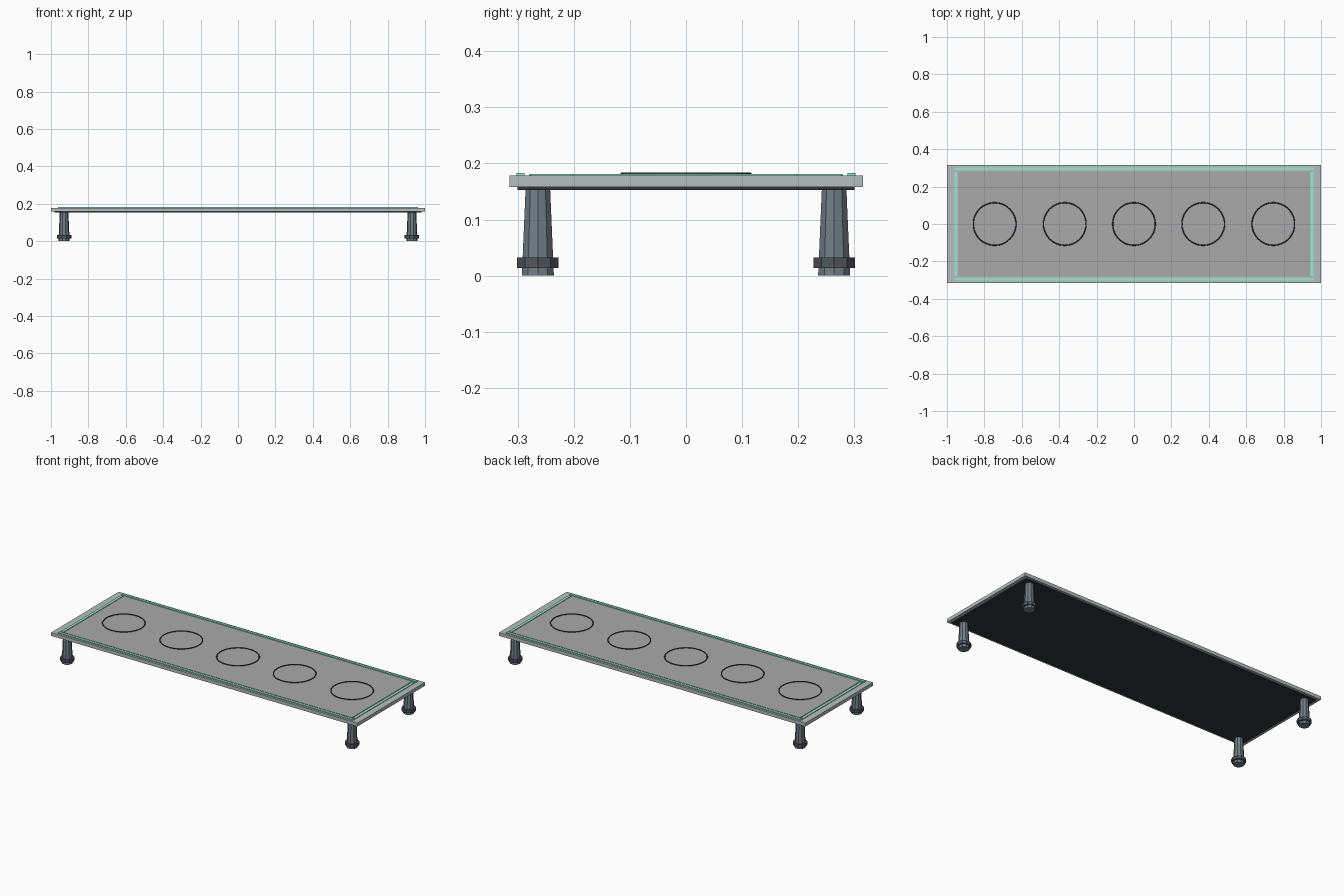
import bpy, math

if "Cube" in bpy.data.objects:
    bpy.data.objects.remove(bpy.data.objects["Cube"])


def material(name, rgb):
    m = bpy.data.materials.new(name)
    m.diffuse_color = (*rgb, 1)
    m.use_nodes = True
    m.node_tree.nodes["Principled BSDF"].inputs["Base Color"].default_value = m.diffuse_color
    return m


pale = material("pale_metal", (0.47, 0.51, 0.51))
grey = material("panel_grey", (0.40, 0.40, 0.40))
dark = material("dark_metal", (0.03, 0.035, 0.04))
steel = material("leg_steel", (0.17, 0.21, 0.24))
collar_mat = material("collar_steel", (0.08, 0.09, 0.11))
green = material("pale_green", (0.33, 0.80, 0.62))


def finish(name, mat):
    ob = bpy.context.object
    ob.name = name
    ob.data.materials.append(mat)
    return ob


def box(name, x0, x1, y0, y1, z0, z1, mat):
    bpy.ops.mesh.primitive_cube_add(
        size=1, location=((x0 + x1) / 2, (y0 + y1) / 2, (z0 + z1) / 2))
    ob = finish(name, mat)
    ob.scale = (x1 - x0, y1 - y0, z1 - z0)
    return ob


def prism(name, x, y, z0, z1, r0, r1, mat):
    # ten-sided, with a corner pointing along x
    bpy.ops.mesh.primitive_cone_add(
        vertices=10, radius1=r0, radius2=r1, depth=z1 - z0,
        location=(x, y, (z0 + z1) / 2), rotation=(0, 0, math.pi / 2))
    return finish(name, mat)


# Platform: slab, underside plate and raised top panel
box("slab", -1, 1, -0.315, 0.315, 0.158, 0.178, pale)
box("underside_plate", -0.98, 0.98, -0.3, 0.3, 0.153, 0.158, dark)
box("top_panel", -0.94, 0.94, -0.28, 0.28, 0.178, 0.1805, grey)

# Edge strips
for s, side in ((-1, "front"), (1, "back")):
    y = s * 0.295
    box(side + "_strip", -0.963, 0.963, y - 0.0075, y + 0.0075, 0.178, 0.183, green)
for s, side in ((-1, "left"), (1, "right")):
    x = s * 0.953
    box(side + "_strip", x - 0.008, x + 0.008, -0.277, 0.277, 0.178, 0.1815, green)

# Five circle markings
for i, x in enumerate((-0.745, -0.37, 0, 0.37, 0.745)):
    bpy.ops.mesh.primitive_torus_add(
        major_radius=0.114, minor_radius=0.003, major_segments=48,
        minor_segments=6, location=(x, 0, 0.1815))
    finish(f"ring_{i + 1}", dark)

# Tapered legs with collars
for sx, a in ((-1, "left"), (1, "right")):
    for sy, b in ((-1, "front"), (1, "back")):
        x, y = sx * 0.93, sy * 0.264
        prism(f"{b}_{a}_leg", x, y, 0, 0.155, 0.030, 0.023, steel)
        prism(f"{b}_{a}_collar", x, y, 0.014, 0.032, 0.039, 0.039, collar_mat)
